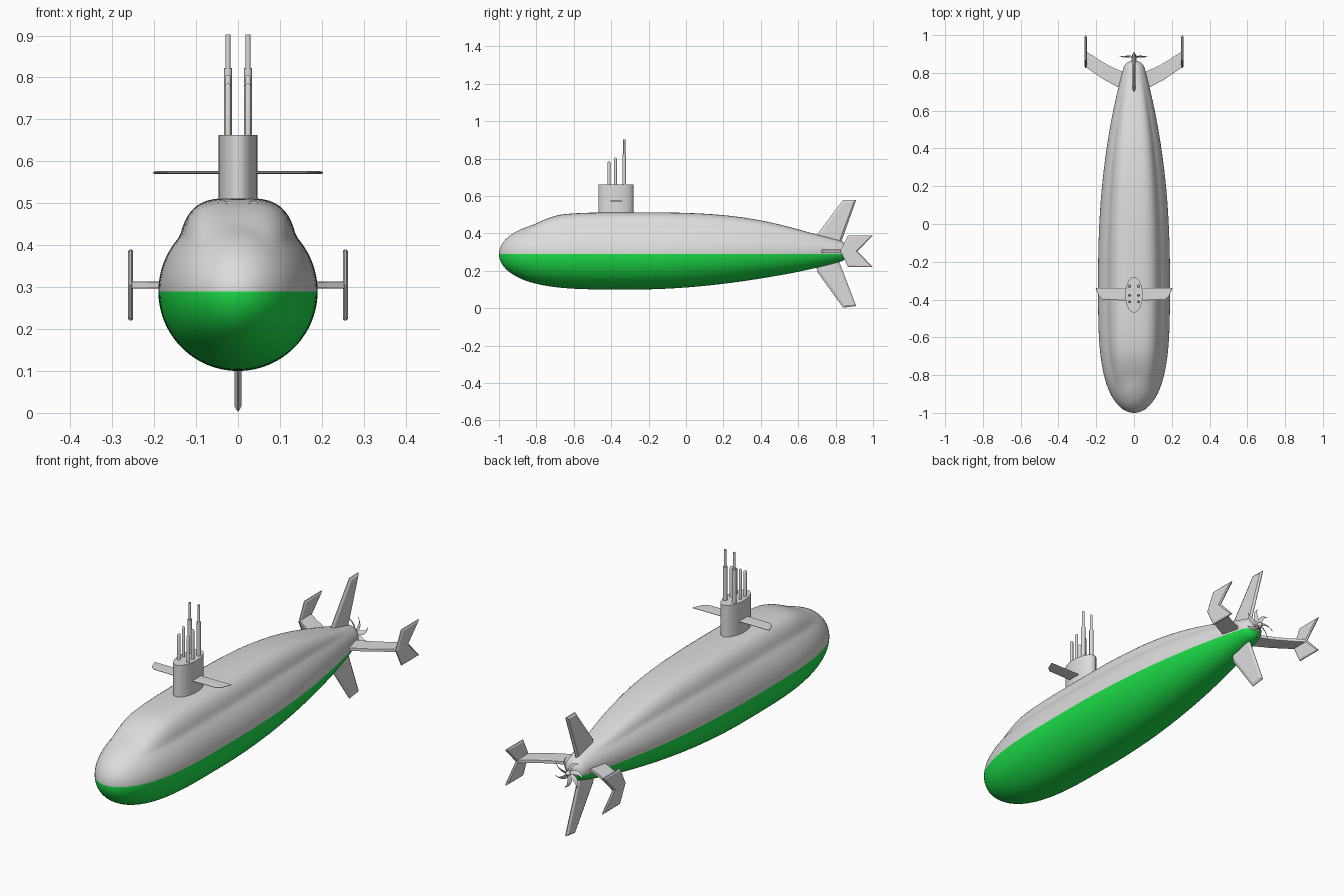
import bpy, bmesh, math
from mathutils import Matrix, Vector

cube = bpy.data.objects.get("Cube")
if cube:
    bpy.data.objects.remove(cube, do_unlink=True)


def material(name, rgb):
    m = bpy.data.materials.new(name)
    m.use_nodes = True
    m.diffuse_color = (*rgb, 1)
    m.node_tree.nodes["Principled BSDF"].inputs["Base Color"].default_value = (*rgb, 1)
    return m


GREY = material("hull grey", (0.72, 0.72, 0.72))
GREEN = material("keel green", (0.012, 0.74, 0.067))
WATERLINE = 0.29
AXIS_Z = 0.305


def finish(name, bm, mats=(GREY,), smooth=True):
    bmesh.ops.recalc_face_normals(bm, faces=bm.faces)
    mesh = bpy.data.meshes.new(name)
    bm.to_mesh(mesh)
    bm.free()
    for m in mats:
        mesh.materials.append(m)
    ob = bpy.data.objects.new(name, mesh)
    bpy.context.collection.objects.link(ob)
    if smooth:
        bpy.ops.object.select_all(action="DESELECT")
        ob.select_set(True)
        bpy.context.view_layer.objects.active = ob
        bpy.ops.object.shade_smooth_by_angle(angle=math.radians(35))
    return ob


def loft(bm, rings):
    """Skin closed rings of points and cap both ends."""
    rows = [[bm.verts.new(p) for p in ring] for ring in rings]
    n = len(rows[0])
    for a, b in zip(rows, rows[1:]):
        for i in range(n):
            j = (i + 1) % n
            bm.faces.new((a[i], a[j], b[j], b[i]))
    bm.faces.new(rows[0])
    bm.faces.new(rows[-1])


# Hull: round body with a raised, softly flattened casing
def hull_radius(y):
    if y < -0.3:
        return 0.19 * math.sqrt(max(0, 1 - ((-0.3 - y) / 0.7) ** 3.6))
    r = 0.19 - 0.145 * ((y + 0.3) / 1.165) ** 2.3
    if y > 0.83:
        r *= math.sqrt(max(0, 1 - ((y - 0.83) / 0.036) ** 2))
    return r


def casing_height(y):
    t = min(1, (y + 1) / 0.35)
    f = t * t * (3 - 2 * t)
    if y > 0:
        f = 1 - (y / 0.9) ** 3
    return 0.8 + 0.37 * f


def hull_ring(y, count=96):
    radius, top = hull_radius(y), casing_height(y)
    t = min(1, max(0, (y + 0.3) / 0.8))
    centre = WATERLINE + (AXIS_Z - WATERLINE) * t * t * (3 - 2 * t)
    ring = []
    for i in range(count):
        a = math.tau * i / count
        c, s = math.cos(a), math.sin(a)
        r = 1
        if s > 0:
            casing = (abs(c / 0.76) ** 3.5 + (s / top) ** 3.5) ** (-1 / 3.5)
            d = casing - 1
            r += 0.5 * (d + math.sqrt(d * d + 0.0005)) * min(1, s * 4)
        ring.append((c * r * radius, y, centre + s * r * radius))
    return ring


stations = [-1 + 0.3 * (max(i, 0.15) / 20) ** 2 for i in range(20)]
stations += [-0.7 + 1.53 * i / 50 for i in range(51)]
stations += [0.83 + 0.0358 * math.sin(math.pi / 2 * i / 8) for i in range(1, 9)]
bm = bmesh.new()
loft(bm, [hull_ring(y) for y in stations])
bmesh.ops.bisect_plane(bm, geom=bm.verts[:] + bm.edges[:] + bm.faces[:], dist=1e-5,
                       plane_co=(0, 0, WATERLINE), plane_no=(0, 0, 1))
for f in bm.faces:
    f.material_index = int(f.calc_center_median().z < WATERLINE)
finish("hull", bm, (GREY, GREEN))

# Sail
bm = bmesh.new()
bmesh.ops.create_cone(bm, cap_ends=True, segments=48, radius1=1, radius2=1, depth=1)
bmesh.ops.transform(bm, verts=bm.verts, matrix=Matrix.Translation((0, -0.375, 0.572))
                    @ Matrix.Diagonal((0.046, 0.094, 0.182, 1)))
finish("sail", bm)


def plate(name, outline, place, half, rim, edge=0.35):
    """Flat fin with chamfered rims; place maps outline (u, v, depth) to space."""
    bm = bmesh.new()
    face = bm.faces.new([bm.verts.new((u, v, -half * edge)) for u, v in outline])
    ext = bmesh.ops.extrude_face_region(bm, geom=[face], use_keep_orig=True)
    bmesh.ops.translate(bm, vec=(0, 0, 2 * half * edge),
                        verts=[g for g in ext["geom"] if isinstance(g, bmesh.types.BMVert)])
    bmesh.ops.recalc_face_normals(bm, faces=bm.faces)
    caps = [f for f in bm.faces if abs(f.normal.z) > 0.9]
    bmesh.ops.inset_individual(bm, faces=caps, thickness=rim, depth=half * (1 - edge))
    for v in bm.verts:
        v.co = Vector(place(*v.co))
    finish(name, bm, smooth=False)


# Tail fins above and below
plate("upper_rudder", [(0.69, 0.36), (0.705, 0.4), (0.84, 0.579), (0.91, 0.579), (0.825, 0.34)],
      lambda u, v, d: (d, u, v), 0.008, 0.014, 0.15)
plate("lower_rudder", [(0.69, 0.24), (0.705, 0.19), (0.84, 0.003), (0.91, 0.012), (0.815, 0.26)],
      lambda u, v, d: (d, u, v), 0.008, 0.014, 0.15)

# Paired planes
stern = [(0.03, 0.7), (0.09, 0.727), (0.16, 0.765), (0.255, 0.83), (0.255, 0.915),
         (0.19, 0.872), (0.13, 0.837), (0.075, 0.812), (0.03, 0.8)]
chevron = [(0.825, AXIS_Z), (0.867, 0.39), (0.998, 0.39), (0.918, AXIS_Z),
           (0.998, 0.22), (0.867, 0.22)]
bow = [(0.02, -0.405), (0.165, -0.402), (0.185, -0.385), (0.203, -0.34), (0.02, -0.34)]
for side, label in ((1, "left"), (-1, "right")):
    plate(label + "_stern_plane", stern,
          lambda u, v, d: (side * u, v, AXIS_Z + d), 0.008, 0.004, 0.85)
    plate(label + "_end_plate", chevron,
          lambda u, v, d: (side * 0.256 + d, u, v), 0.006, 0.01)
    plate(label + "_sail_plane", bow,
          lambda u, v, d: (side * u, v, 0.573 + d), 0.0035, 0.008)


# Masts: stepped, turned profiles in three pairs
def mast(name, x, y, profile):
    bm = bmesh.new()
    loft(bm, [[(x + r * math.cos(math.tau * i / 16), y + r * math.sin(math.tau * i / 16), z)
               for i in range(16)] for r, z in profile])
    finish(name, bm)


def round_top(r, z):
    return [(r, 0.64), (r, z - r), (r * 0.8, z - r * 0.4), (r * 0.3, z)]


for side, label in ((1, "left"), (-1, "right")):
    x = side * 0.024
    mast(label + "_front_mast", x, -0.412, round_top(0.0075, 0.785))
    mast(label + "_middle_mast", x, -0.377, round_top(0.0075, 0.806))
    mast(label + "_rear_mast", x, -0.33,
         [(0.0095, 0.64), (0.0095, 0.823), (0.006, 0.823), (0.006, 0.903)])

# Propeller: small hub with seven swept, pitched blades
bm = bmesh.new()
loft(bm, [[(r * math.cos(math.tau * i / 20), y, AXIS_Z + r * math.sin(math.tau * i / 20))
           for i in range(20)]
          for r, y in ((0.014, 0.855), (0.013, 0.885), (0.009, 0.898), (0.003, 0.904))])
finish("propeller_hub", bm)

bm = bmesh.new()
for k in range(7):
    rings = []
    for i in range(7):
        t = i / 6
        r = 0.01 + 0.066 * t
        mid = math.tau * k / 7 + 0.5 * t * t
        chord = 0.002 + 0.008 * math.sin(math.pi * (0.2 + 0.8 * t))
        ring = []
        for s, d in ((-1, 0), (0, 0.0015), (1, 0), (0, -0.0015)):
            a = mid + s * chord * 0.9 / r
            ring.append((r * math.cos(a), 0.886 + s * chord * 0.5 + d,
                         AXIS_Z + r * math.sin(a)))
        rings.append(ring)
    loft(bm, rings)
finish("propeller_blades", bm)
